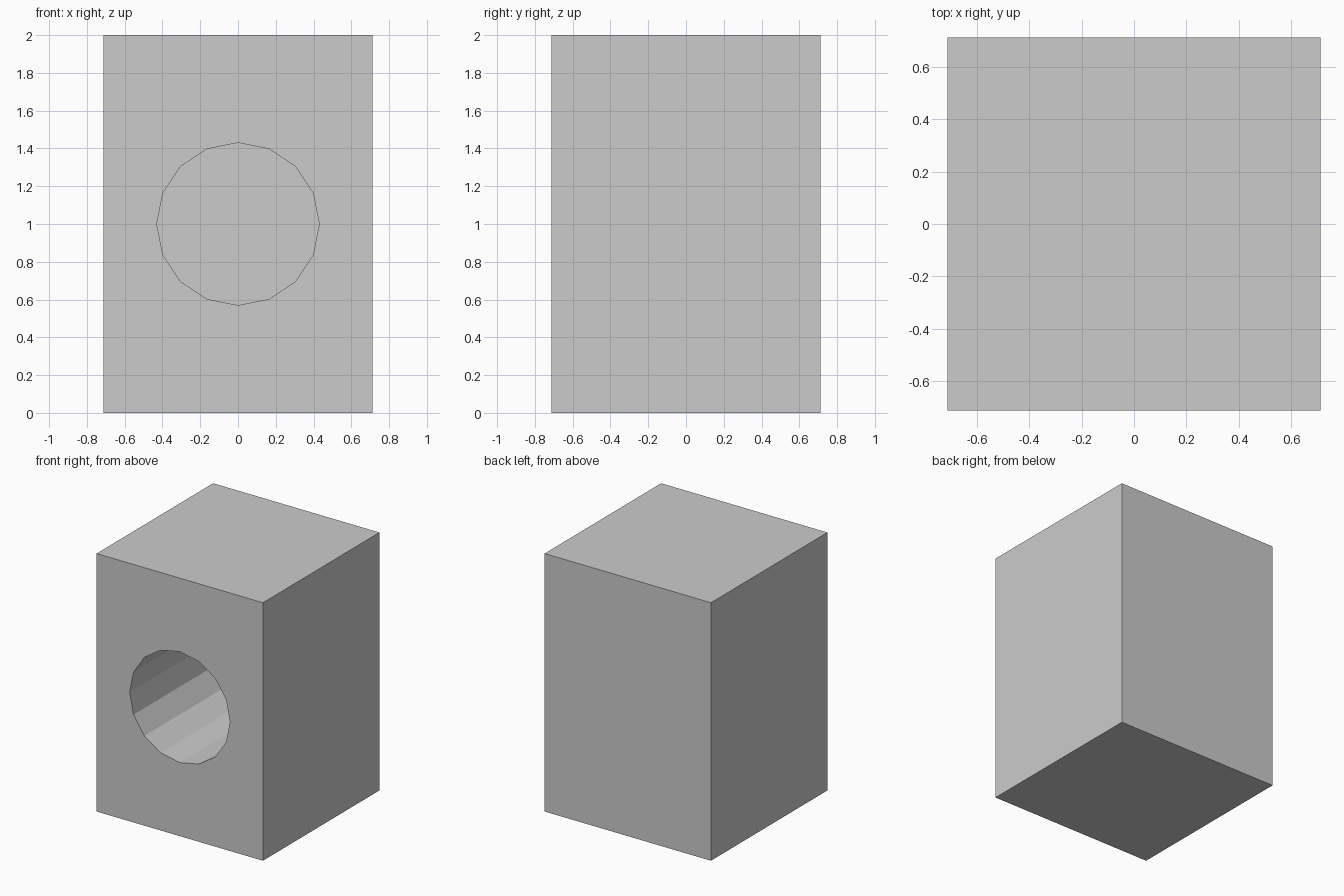
import bpy
import math

if "Cube" in bpy.data.objects:
    bpy.data.objects.remove(bpy.data.objects["Cube"])

HALF = 0.713         # half width and half depth of the block
HEIGHT = 2.0
HOLE_RADIUS = 0.43
HOLE_DEPTH = 1.2     # blind hole, closed at the back

# Block body
bpy.ops.mesh.primitive_cube_add(size=1, location=(0, 0, HEIGHT / 2))
block = bpy.context.object
block.name = "block"
block.scale = (2 * HALF, 2 * HALF, HEIGHT)
bpy.ops.object.transform_apply(location=True, rotation=True, scale=True)

# Cutter for the 16-sided front hole, overshooting the front face
overshoot = 0.2
bpy.ops.mesh.primitive_cylinder_add(
    vertices=16, radius=HOLE_RADIUS, depth=HOLE_DEPTH + overshoot,
    location=(0, -HALF + (HOLE_DEPTH - overshoot) / 2, HEIGHT / 2),
    rotation=(math.pi / 2, 0, 0))
cutter = bpy.context.object
cutter.name = "hole_cutter"
cutter.hide_render = True

# Cut the hole, then discard the cutter
bpy.context.view_layer.objects.active = block
cut = block.modifiers.new("front_hole", 'BOOLEAN')
cut.operation = 'DIFFERENCE'
cut.solver = 'EXACT'
cut.object = cutter
bpy.ops.object.modifier_apply(modifier=cut.name)
bpy.data.objects.remove(cutter)
